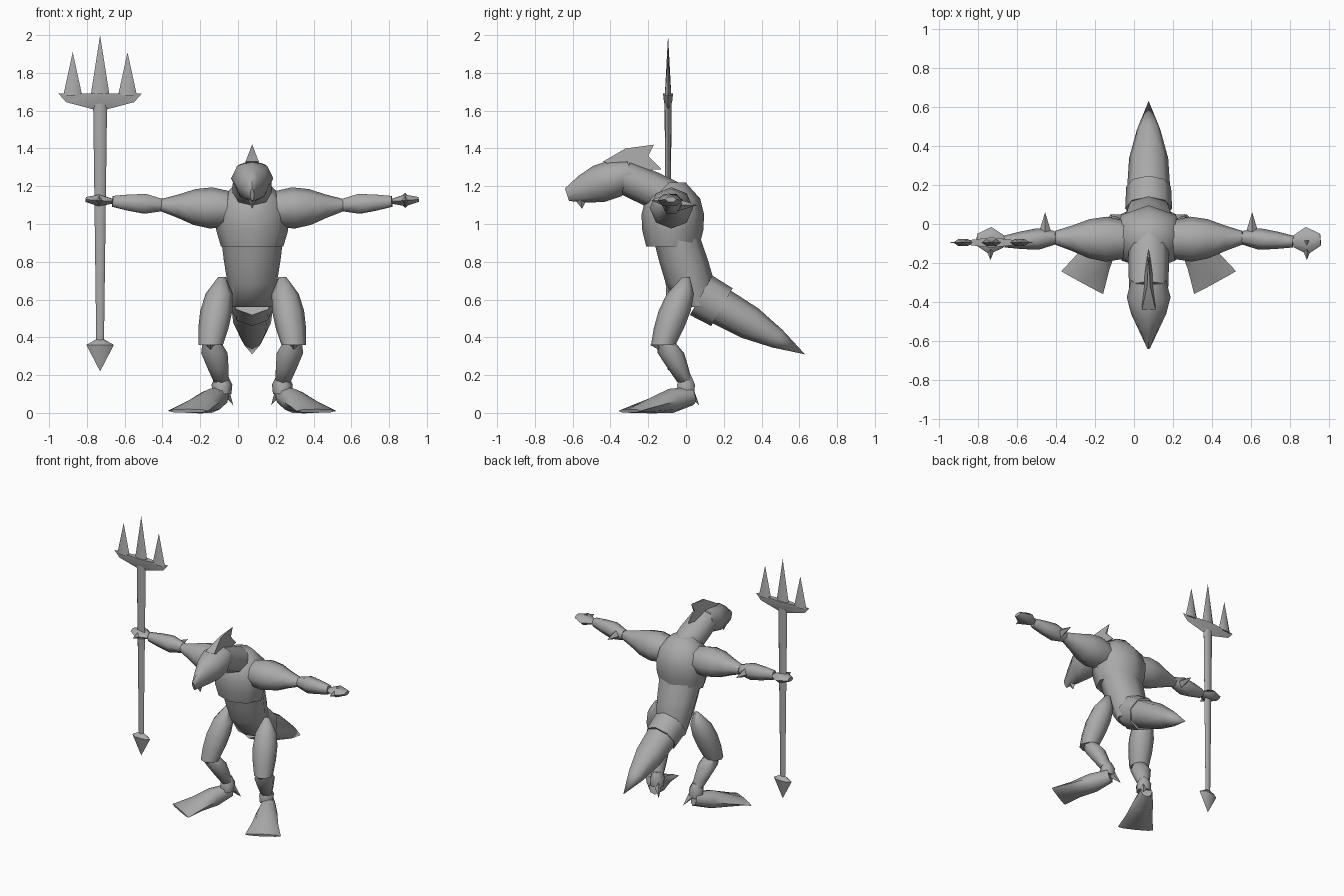
import bpy, bmesh, math
from mathutils import Vector

cube = bpy.data.objects.get("Cube")
if cube:
    bpy.data.objects.remove(cube)

COLOUR = (0.4, 0.4, 0.4, 1)
grey = bpy.data.materials.new("plain_grey")
grey.use_nodes = True
grey.diffuse_color = COLOUR
grey.node_tree.nodes["Principled BSDF"].inputs["Base Color"].default_value = COLOUR

X, Y, Z = Vector((1, 0, 0)), Vector((0, 1, 0)), Vector((0, 0, 1))
BODY = X * 0.075
POLE = Vector((-0.73, -0.095, 0))


def finish(name, bm, angle):
    """Weld the tips, shade smooth with sharp creases, colour and link."""
    bmesh.ops.remove_doubles(bm, verts=bm.verts, dist=0.0001)
    bmesh.ops.recalc_face_normals(bm, faces=bm.faces)
    mesh = bpy.data.meshes.new(name)
    bm.to_mesh(mesh)
    bm.free()
    mesh.shade_smooth()
    mesh.set_sharp_from_angle(angle=math.radians(angle))
    mesh.materials.append(grey)
    obj = bpy.data.objects.new(name, mesh)
    bpy.context.collection.objects.link(obj)


def bridge(bm, first, second):
    for i in range(len(first)):
        bm.faces.new((first[i - 1], first[i], second[i], second[i - 1]))


def loft(name, start, end, widths, heights=None, flat=1, sides=8, origin=BODY, flip=1):
    """Skin evenly spaced elliptical rings from start to end; steep parts get level rings."""
    start, end = Vector(start), Vector(end)
    axis = (end - start).normalized()
    if abs(axis.z) > 0.8:
        across, up = X, Y
    else:
        across = axis.cross(Z).normalized()
        up = across.cross(axis)
    heights = heights or [w * flat for w in widths]
    bm = bmesh.new()
    rings = []
    for step, (w, h) in enumerate(zip(widths, heights)):
        centre = start.lerp(end, step / (len(widths) - 1))
        ring = []
        for i in range(sides):
            turn = math.tau * i / sides
            point = centre + across * w * math.cos(turn) + up * h * math.sin(turn)
            point.x *= flip
            ring.append(bm.verts.new(point + origin))
        rings.append(ring)
    for first, second in zip(rings, rings[1:]):
        bridge(bm, first, second)
    for ring, width in ((rings[0], widths[0]), (rings[-1], widths[-1])):
        if width > 0:
            bm.faces.new(ring)
    finish(name, bm, angle=62)


# Trunk
loft("abdomen", (0, 0.06, 0.56), (0, -0.05, 0.93),
     widths=(0.11, 0.13, 0.15, 0.165), heights=(0.08, 0.13, 0.13, 0.125))
loft("chest", (0, -0.07, 0.88), (0, -0.07, 1.22),
     widths=(0.165, 0.19, 0.195, 0.17, 0.08), flat=0.85)

# Tail in two overlapping pieces
tail_joint, tail_end = Vector((0, 0.19, 0.56)), Vector((0, 0.63, 0.31))
loft("tail_base", tail_joint.lerp(tail_end, -0.25), tail_joint, widths=(0.12, 0.115))
loft("tail_tip", tail_joint, tail_end, widths=(0.11, 0.1, 0.06, 0), flat=0.9)

# Neck and beaked head
loft("neck", (0, -0.04, 1.12), (0, -0.33, 1.25), widths=(0.1, 0.105, 0.1), flat=0.9)
loft("head", (0, -0.29, 1.27), (0, -0.63, 1.155),
     widths=(0.09, 0.112, 0.09, 0.05, 0.01), heights=(0.07, 0.1, 0.1, 0.075, 0.035))
loft("beak_hook", (0, -0.56, 1.15), (0, -0.55, 1.08), widths=(0.03, 0), flat=1.5, sides=4)

# Jagged crest that thins towards its top and its rear points
bm = bmesh.new()
halves = []
for side in (1, -1):
    half = []
    for y, z in ((-0.44, 1.33), (-0.32, 1.4), (-0.17, 1.42), (-0.2, 1.36), (-0.13, 1.29), (-0.3, 1.28)):
        thickness = (-0.12 - y) * (1.44 - z)
        half.append(bm.verts.new(BODY + Vector((side * thickness, y, z))))
    bm.faces.new(half)
    halves.append(half)
bridge(bm, *halves)
finish("crest", bm, angle=30)

# Joints of the left limbs, mirrored for the right
shoulder, elbow = Vector((0.13, -0.08, 1.08)), Vector((0.48, -0.07, 1.1))
wrist, fingers = Vector((0.74, -0.09, 1.12)), Vector((0.88, -0.08, 1.13))
hip, knee = Vector((0.16, 0, 0.72)), Vector((0.22, -0.12, 0.36))
ankle, toes = Vector((0.16, 0, 0.15)), Vector((0.34, -0.3, 0.01))

for side, flip in (("left", 1), ("right", -1)):
    def limb(part, start, end, widths, **shape):
        loft(f"{side}_{part}", start, end, widths, flip=flip, **shape)

    def spike(part, base, reach):
        limb(part, base, base + reach, widths=(0.04, 0), sides=4)

    # Arm
    limb("upper_arm", shoulder, elbow, widths=(0.1, 0.115, 0.1, 0.065, 0.035), flat=0.95)
    limb("forearm", elbow, wrist, widths=(0.035, 0.055, 0.045, 0.03), flat=1.1, sides=6)
    limb("hand", wrist, fingers, widths=(0.03, 0.07, 0.03), flat=0.5, sides=6)
    spike("elbow_spike", elbow + X * 0.05, Y * 0.13)
    spike("thumb", wrist.lerp(fingers, 0.5), Y * -0.1)

    # Leg
    limb("thigh", hip, knee, widths=(0.02, 0.072, 0.085, 0.08, 0.065))
    limb("shin", knee + Z * 0.04, ankle, widths=(0.04, 0.07, 0.055, 0.037))
    limb("foot", ankle + Y * 0.03 - Z * 0.06, toes,
         widths=(0.04, 0.07, 0.09, 0.122), heights=(0.05, 0.065, 0.04, 0.01))
    limb("ankle_cuff", ankle - Z * 0.05, ankle + Z * 0.05, widths=(0.05, 0.055, 0.03), sides=6)
    spike("knee_spike", knee, Y * -0.07)
    spike("heel_claw", ankle, Vector((-0.06, 0.07, -0.11)))


# Trident
def weapon(part, bottom, top, widths, x=0, **shape):
    loft(part, (x, 0, bottom), (x, 0, top), widths, origin=POLE, **shape)


weapon("shaft", 0.34, 1.65, widths=(0.02, 0.037), flat=0.5)
weapon("butt_spike", 0.22, 0.36, widths=(0, 0.073), flat=0.4, sides=6)
weapon("butt_collar", 0.36, 0.39, widths=(0.073, 0.02), flat=0.4, sides=6)
weapon("crossbar", 1.6, 1.69, widths=(0.01, 0.18, 0.22), flat=0.12, sides=4)
for name, place, tip in (("outer", -1, 1.91), ("middle", 0, 2), ("inner", 1, 1.91)):
    weapon(f"{name}_prong", 1.68, tip, widths=(0.05, 0), x=place * 0.145, flat=0.4, sides=6)
